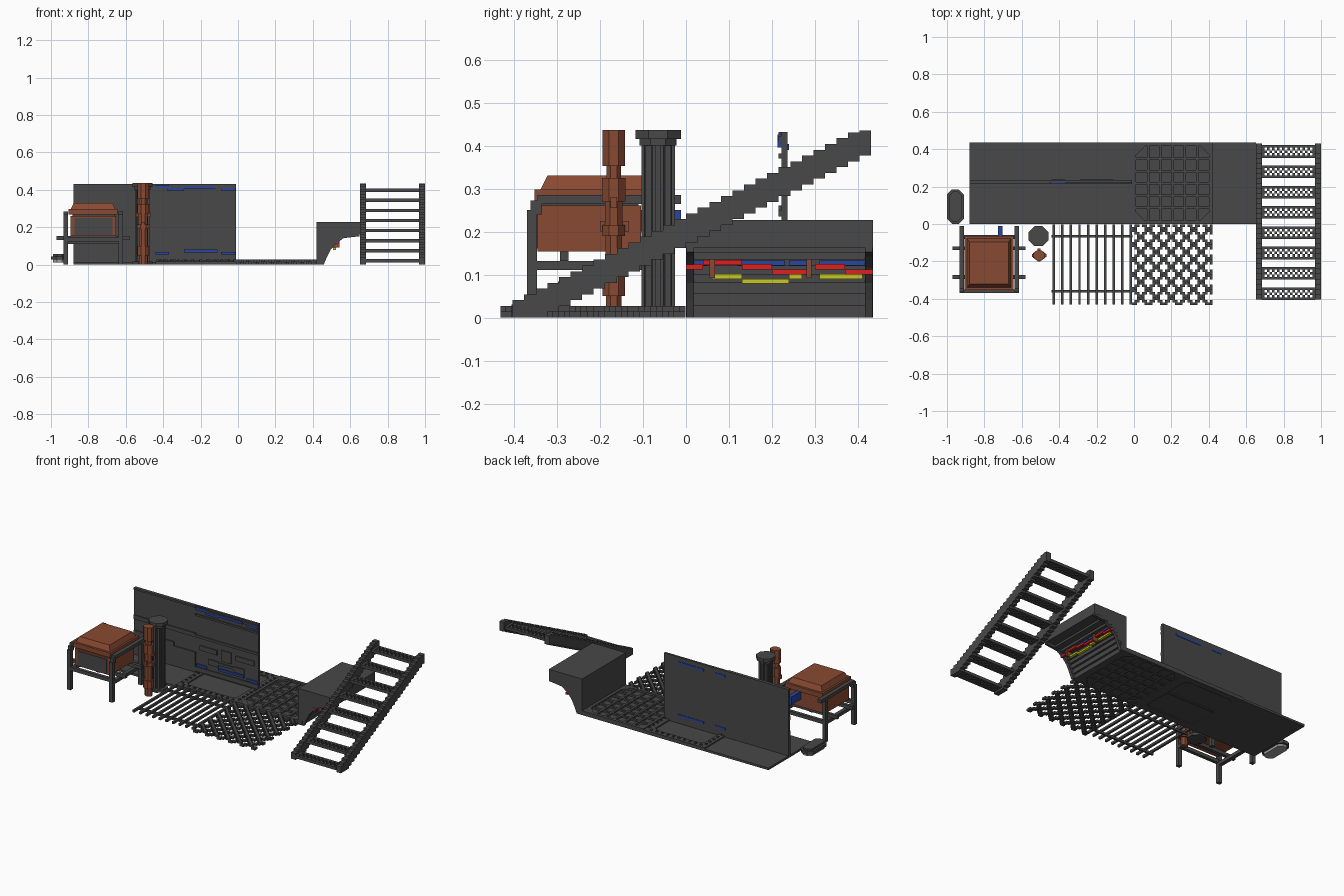
import bpy, bmesh, math
from mathutils import Matrix

cube = bpy.data.objects.get("Cube")
if cube:
    bpy.data.objects.remove(cube, do_unlink=True)

V = 0.01345  # block size used for the stepped detail


def material(name, rgb):
    m = bpy.data.materials.new(name)
    m.use_nodes = True
    col = (*rgb, 1.0)
    m.diffuse_color = col
    m.node_tree.nodes["Principled BSDF"].inputs["Base Color"].default_value = col
    return m


GREY = material("dark grey metal", (0.065, 0.065, 0.065))
RUST = material("rust orange", (0.25, 0.068, 0.032))
BLUE = material("blue", (0.022, 0.06, 0.36))
RED = material("red", (0.72, 0.015, 0.015))
YELLOW = material("yellow", (0.58, 0.58, 0.015))
LIGHT = material("pale grey", (0.35, 0.35, 0.35))


def finish(name, bm, mat):
    bmesh.ops.recalc_face_normals(bm, faces=bm.faces)
    me = bpy.data.meshes.new(name)
    bm.to_mesh(me)
    bm.free()
    me.materials.append(mat)
    ob = bpy.data.objects.new(name, me)
    bpy.context.collection.objects.link(ob)
    return ob


def boxes(name, mat, items):
    """One object from boxes given as (x0, x1, y0, y1, z0, z1)."""
    bm = bmesh.new()
    for x0, x1, y0, y1, z0, z1 in items:
        m = (Matrix.Translation(((x0 + x1) / 2, (y0 + y1) / 2, (z0 + z1) / 2))
             @ Matrix.Diagonal((x1 - x0, y1 - y0, z1 - z0, 1)))
        bmesh.ops.create_cube(bm, size=1, matrix=m)
    return finish(name, bm, mat)


def stack(name, mat, cx, cy, levels, sides=8):
    """Stacked prisms given as (z0, z1, radius_x, radius_y)."""
    bm = bmesh.new()
    for z0, z1, rx, ry in levels:
        m = (Matrix.Translation((cx, cy, (z0 + z1) / 2)) @ Matrix.Diagonal((rx, ry, z1 - z0, 1))
             @ Matrix.Rotation(math.pi / sides, 4, 'Z'))
        k = 1 / math.cos(math.pi / sides)
        bmesh.ops.create_cone(bm, cap_ends=True, segments=sides, radius1=k, radius2=k, depth=1, matrix=m)
    return finish(name, bm, mat)


def prism(name, mat, points, place, a, b):
    """Extrude a 2D outline; place(u, v, w) maps it into the scene."""
    bm = bmesh.new()
    face = bm.faces.new([bm.verts.new(place(u, v, a)) for u, v in points])
    new = bmesh.ops.extrude_face_region(bm, geom=[face])["geom"]
    for vert in [g for g in new if isinstance(g, bmesh.types.BMVert)]:
        delta = [q - p for p, q in zip(place(0, 0, a), place(0, 0, b))]
        vert.co += type(vert.co)(delta)
    return finish(name, bm, mat)


def along_y(u, v, w):
    return (u, w, v)


def upright(u, v, w):
    return (u, v, w)


# Plain floor plate
boxes("plain_floor", GREY, [(-0.88, -0.435, 0, 0.435, 0, 0.014)])

# Riveted floor panel: recessed centre, border and rivets
x0, x1 = -0.435, -0.008
boxes("riveted_floor", GREY, [(x0, x1, 0, 0.435, 0.006, 0.014)])
b = 0.042
boxes("riveted_border", GREY, [
    (x0, x1, 0, b, 0, 0.022), (x0, x1, 0.435 - b, 0.435, 0, 0.022),
    (x0, x0 + b, b, 0.435 - b, 0, 0.022), (x1 - b, x1, b, 0.435 - b, 0, 0.022)]
    + [(cx, cx + V, cy, cy + V, 0, 0.022) for cx in (x0 + b, x1 - b - V) for cy in (b, 0.435 - b - V)])
rivets = []
for i in range(10):
    t = 0.04 + i * 0.0385
    for e in (0.02, 0.415):
        rivets.append((x0 + t - 0.006, x0 + t + 0.006, e - 0.006, e + 0.006, 0.02, 0.028))
        rivets.append((x0 + e - 0.006, x0 + e + 0.006, t - 0.002, t + 0.010, 0.02, 0.028))
boxes("floor_rivets", GREY, rivets)

# Gridded floor panel: rim, crossing ribs and filled corners
x0, x1, r = -0.008, 0.42, 0.018
boxes("gridded_floor", GREY, [(x0, x1, 0, 0.435, 0.006, 0.014)])
ribs = [(x0, x1, 0, r, 0, 0.027), (x0, x1, 0.435 - r, 0.435, 0, 0.027),
        (x0, x0 + r, r, 0.435 - r, 0, 0.027), (x1 - r, x1, r, 0.435 - r, 0, 0.027)]
for i in range(1, 6):
    t = r + i * 0.0655
    ribs.append((x0 + t - 0.007, x0 + t + 0.007, r, 0.435 - r, 0, 0.025))
    ribs.append((x0 + r, x1 - r, t - 0.004, t + 0.010, 0, 0.024))
boxes("floor_ribs", GREY, ribs)
for n, (cx, sx) in enumerate(((x0, 1), (x1, -1))):
    for k, (cy, sy) in enumerate(((0, 1), (0.435, -1))):
        prism(f"floor_corner_{n}{k}", GREY,
              [(cx, cy), (cx + 0.085 * sx, cy), (cx, cy + 0.085 * sy)], upright, 0.001, 0.0265)

# Wall with raised panels and blue light strips
W = 0.222
boxes("wall", GREY, [(-0.88, -0.012, W, 0.236, 0, 0.432)])
boxes("wall_panels", GREY, [
    (-0.88, -0.45, W - 0.007, W, 0.014, 0.14), (-0.88, -0.60, W - 0.007, W, 0.14, 0.165),
    (-0.88, -0.45, W - 0.007, W, 0.235, 0.26), (-0.88, -0.45, W - 0.007, W, 0.42, 0.432),
    (-0.45, -0.012, W - 0.007, W, 0.022, 0.05), (-0.45, -0.012, W - 0.007, W, 0.235, 0.25),
    (-0.45, -0.012, W - 0.007, W, 0.37, 0.382), (-0.45, -0.012, W - 0.007, W, 0.408, 0.422),
    (-0.42, -0.30, W - 0.007, W, 0.16, 0.19), (-0.17, -0.04, W - 0.007, W, 0.16, 0.19),
    (-0.27, -0.20, W - 0.007, W, 0.13, 0.20), (-0.36, -0.29, W - 0.007, W, 0.085, 0.12),
    (-0.18, -0.11, W - 0.007, W, 0.085, 0.12), (-0.29, -0.18, W - 0.007, W, 0.10, 0.115)])
strips = []
for xa, xb, z in ((-0.44, -0.37, 0.412), (-0.38, -0.29, 0.396), (-0.29, -0.12, 0.404), (-0.09, -0.014, 0.396),
                  (-0.44, -0.37, 0.055), (-0.29, -0.11, 0.066), (-0.09, -0.014, 0.055)):
    strips.append((xa, xb, W - 0.009, W, z, z + 0.014))
for z in (0.39, 0.058):
    strips += [(-0.29, -0.11, 0.235, 0.239, z, z + 0.014), (-0.44, -0.37, 0.235, 0.239, z, z + 0.014)]
boxes("wall_light_strips", BLUE, strips)

# Curved corner block with cables in its hollow
outline = [(0.42, 0), (0.448, 0), (0.448, 0.027), (0.461, 0.027), (0.461, 0.055), (0.474, 0.055),
           (0.474, 0.08), (0.488, 0.08), (0.488, 0.1), (0.502, 0.1), (0.502, 0.12), (0.525, 0.12),
           (0.525, 0.135), (0.55, 0.135), (0.55, 0.15), (0.59, 0.15), (0.59, 0.163),
           (0.652, 0.163), (0.652, 0.227), (0.42, 0.227)]
prism("corner_block", GREY, outline, along_y, 0, 0.435)
rim = [(0.44, 0), (0.458, 0), (0.475, 0.04), (0.495, 0.08), (0.525, 0.115), (0.565, 0.142), (0.65, 0.152),
       (0.65, 0.18), (0.44, 0.18)]
for n, y in enumerate((0.001, 0.416)):
    prism(f"corner_rim_{n}", GREY, rim, along_y, y, y + 0.018)
boxes("blue_cable", BLUE, [(0.518, 0.532, a, c, 0.121, 0.133) for a, c in
                           ((0.0, 0.05), (0.12, 0.23), (0.24, 0.29), (0.31, 0.42))])
boxes("red_cable", RED, [(0.522, 0.537, a, c, z, z + 0.012) for a, c, z in
                         ((0, 0.04, 0.112), (0.04, 0.13, 0.122), (0.13, 0.2, 0.112), (0.2, 0.28, 0.1),
                          (0.3, 0.37, 0.112), (0.37, 0.435, 0.1))])
boxes("yellow_cable", YELLOW, [(0.508, 0.525, a, c, z, z + 0.011) for a, c, z in
                               ((0.06, 0.13, 0.09), (0.13, 0.24, 0.079), (0.24, 0.27, 0.09), (0.31, 0.41, 0.09))])
boxes("cable_clamps", RUST, [(0.505, 0.543, y, y + 0.012, 0.092, 0.135) for y in (0.055, 0.28)])

# Bar grating
boxes("grating_bars", GREY, [(-0.435 + i * 0.0457, -0.422 + i * 0.0457, -0.43, -0.002, 0.013, 0.027)
                             for i in range(10)])
boxes("grating_cross_bars", GREY, [(-0.44, -0.008, y - 0.006, y + 0.006, 0.002, 0.016) for y in (-0.065, -0.36)])

# Woven diagonal mesh: one layer per direction
for layer, name in enumerate(("mesh_rising_strands", "mesh_falling_strands")):
    cells = []
    for i in range(32):
        for j in range(32):
            if ((i - j) if layer == 0 else (i + j + 1)) % 6 < 2:
                cells.append((-0.01 + i * V, -0.01 + (i + 1) * V, -0.432 + j * V, -0.432 + (j + 1) * V,
                              layer * V, (layer + 1) * V))
    boxes(name, GREY, cells)

# Stairs: stepped stringers and perforated treads
for name, xa in (("stair_stringer_right", 0.652), ("stair_stringer_left", 0.968)):
    boxes(name, GREY, [(xa, xa + 0.032, -0.43 + 2 * V * i, -0.43 + 2 * V * (i + 1),
                        max(0, V * (i - 3)), min(0.435, V * (i + 2))) for i in range(1, 32)])
cells = []
for k in range(8):
    yc, zc = -0.372 + 0.1085 * k, 0.022 + 0.0538 * k
    for i in range(21):
        for j in range(5):
            if 0 < j < 4 and 0 < i < 20 and (i + j) % 2 == 0:
                continue
            xa, ya = 0.684 + i * 0.01355, yc + (j - 2.5) * V
            cells.append((xa, xa + 0.01355, ya, ya + V, zc - 0.010, zc + 0.008))
boxes("stair_treads", GREY, cells)

# Generator frame: two side hoops, cross bars and end bar
frame = []
for xc in (-0.922, -0.628):
    a, c = xc - 0.012, xc + 0.012
    frame += [(a, c, -0.37, -0.346, 0, 0.25), (a, c, -0.362, -0.335, 0.24, 0.272),
              (a, c, -0.345, -0.012, 0.264, 0.285), (a, c, -0.082, -0.058, 0, 0.27),
              (a, c, -0.36, -0.06, 0.11, 0.131)]
frame += [(-0.97, -0.58, y - 0.01, y + 0.01, 0.132, 0.153) for y in (-0.13, -0.283)]
frame += [(-0.93, -0.62, -0.37, -0.35, 0.125, 0.147), (-0.93, -0.62, -0.08, -0.06, 0.11, 0.131)]
boxes("generator_frame", GREY, frame)

# Generator body, inset front, domed tank and outlet
boxes("generator_body", RUST, [(-0.895, -0.652, -0.345, -0.105, 0.153, 0.26)])
boxes("generator_front_panel", GREY, [(-0.875, -0.672, -0.350, -0.344, 0.16, 0.25)])
boxes("generator_waist", GREY, [(-0.885, -0.66, -0.335, -0.11, 0.255, 0.29)])
hood = boxes("generator_hood", RUST, [(-0.905, -0.645, -0.352, -0.065, 0.272, 0.33)])
for v in hood.data.vertices:
    if v.co.z > 0.3:
        v.co.x += 0.026 if v.co.x < -0.775 else -0.026
        v.co.y += 0.03 if v.co.y < -0.2 else -0.03
boxes("generator_hood_lip", RUST, [(-0.905, -0.645, -0.352, -0.065, 0.268, 0.298)])
boxes("generator_outlet", BLUE, [(-0.728, -0.702, -0.11, -0.012, 0.2, 0.25)])

# Fluted grey column
cx, cy = -0.511, -0.065
stack("column", GREY, cx, cy, [(0, 0.016, 0.053, 0.053), (0.016, 0.41, 0.031, 0.031), (0.4, 0.415, 0.043, 0.043),
                               (0.415, 0.436, 0.053, 0.053)])
flutes = []
for k in range(8):
    px, py = cx + 0.032 * math.cos(k * math.pi / 4), cy + 0.032 * math.sin(k * math.pi / 4)
    flutes.append((px - 0.007, px + 0.007, py - 0.007, py + 0.007, 0.01, 0.41))
boxes("column_flutes", GREY, flutes)

# Rust pipe with collars
stack("rust_pipe", RUST, -0.507, -0.168, [
    (0, 0.05, 0.022, 0.018), (0.05, 0.1, 0.03, 0.026), (0.1, 0.19, 0.023, 0.019), (0.19, 0.215, 0.034, 0.026),
    (0.215, 0.27, 0.024, 0.02), (0.27, 0.325, 0.031, 0.027), (0.325, 0.352, 0.021, 0.017),
    (0.352, 0.436, 0.03, 0.026)])
boxes("pipe_valve", RUST, [(-0.545, -0.469, -0.176, -0.16, 0.255, 0.28),
                           (-0.515, -0.499, -0.2, -0.132, 0.2, 0.225)])

# Ceiling lamp with pale diffuser
cx, cy = -0.955, 0.093


def pill(w, h, c):
    return [(cx + sx * a, cy + sy * d) for sx, sy, a, d in (
        (-1, -1, w - c, h), (1, -1, w - c, h), (1, -1, w, h - c), (1, 1, w, h - c),
        (1, 1, w - c, h), (-1, 1, w - c, h), (-1, 1, w, h - c), (-1, -1, w, h - c))]


prism("lamp_housing", GREY, pill(0.045, 0.092, 0.027), upright, 0.027, 0.045)
prism("lamp_top", GREY, pill(0.033, 0.08, 0.02), upright, 0.04, 0.056)
prism("lamp_diffuser", LIGHT, pill(0.034, 0.08, 0.02), upright, 0.012, 0.03)
